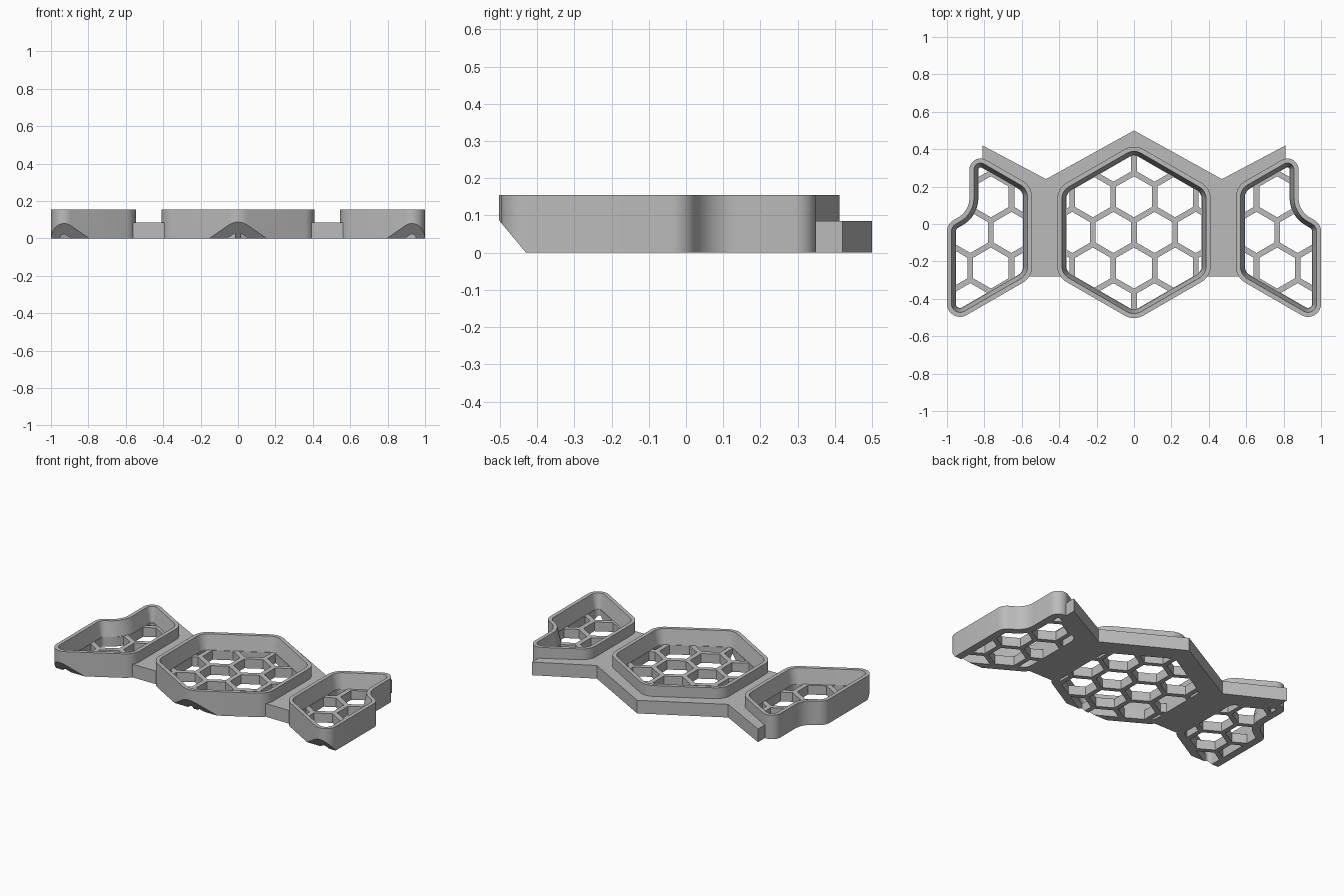
import bpy, bmesh, math
from mathutils import Vector, Matrix

if "Cube" in bpy.data.objects:
    bpy.data.objects.remove(bpy.data.objects["Cube"], do_unlink=True)

TOP, PLATE_TOP, FLOOR = 0.155, 0.085, 0.06
CENTRE_Y = -0.045
PITCH, BAR = 0.22, 0.03

grey = bpy.data.materials.new("light_grey")
grey.use_nodes = True
colour = (0.5, 0.5, 0.5, 1)
grey.diffuse_color = colour
grey.node_tree.nodes["Principled BSDF"].inputs["Base Color"].default_value = colour


def rounded(corners, inset=0.0, steps=10):
    """Counter-clockwise outline with filleted corners, moved inward by inset."""
    loop = []
    for i, (x, y, r) in enumerate(corners):
        p = Vector((x, y))
        a = (p - Vector(corners[i - 1][:2])).normalized()
        b = (Vector(corners[(i + 1) % len(corners)][:2]) - p).normalized()
        na, nb = Vector((-a.y, a.x)), Vector((-b.y, b.x))
        mitre = (na + nb) / (1 + na.dot(nb))
        turn = math.atan2(a.x * b.y - a.y * b.x, a.dot(b))
        side = 1 if turn > 0 else -1
        r -= side * inset
        centre = p + mitre * (inset + side * r)
        for k in range(steps + 1):
            loop.append(centre + Matrix.Rotation(turn * k / steps, 2) @ (na * -side * r))
    return loop


def add_loft(bm, low, high, z0, z1):
    """Closed solid between two outlines with equal point counts."""
    bottom = [bm.verts.new((p[0], p[1], z0)) for p in low]
    top = [bm.verts.new((p[0], p[1], z1)) for p in high]
    bm.faces.new(bottom)
    bm.faces.new(top)
    for i in range(len(low)):
        j = (i + 1) % len(low)
        bm.faces.new((bottom[i], bottom[j], top[j], top[i]))


def make_object(name, bm):
    bmesh.ops.recalc_face_normals(bm, faces=bm.faces[:])
    mesh = bpy.data.meshes.new(name)
    bm.to_mesh(mesh)
    bm.free()
    mesh.materials.append(grey)
    obj = bpy.data.objects.new(name, mesh)
    bpy.context.scene.collection.objects.link(obj)
    return obj


def solid(name, low, high, z0, z1):
    bm = bmesh.new()
    add_loft(bm, low, high, z0, z1)
    return make_object(name, bm)


def combine(target, tool, operation):
    """Apply a boolean and discard the helper."""
    mod = target.modifiers.new("join", "BOOLEAN")
    mod.operation, mod.solver, mod.object = operation, "EXACT", tool
    tool.hide_render = True
    bpy.context.view_layer.update()
    graph = bpy.context.evaluated_depsgraph_get()
    result = bpy.data.meshes.new_from_object(target.evaluated_get(graph))
    target.modifiers.clear()
    target.data = result
    bpy.data.objects.remove(tool, do_unlink=True)


def hex_grid(name, origin_x):
    """Block of hexagonal prisms used to pierce a tray floor."""
    bm = bmesh.new()
    radius = (PITCH - BAR) / 2 / math.cos(math.pi / 6)
    for row in range(-3, 4):
        shift = 0.5 if row % 2 == 0 else 0
        for col in range(-4, 4):
            cx = origin_x + (col + shift) * PITCH
            cy = CENTRE_Y + row * PITCH * math.sqrt(3) / 2
            ring = [(cx + radius * math.cos(math.radians(30 + 60 * i)),
                     cy + radius * math.sin(math.radians(30 + 60 * i))) for i in range(6)]
            add_loft(bm, ring, ring, -0.05, 0.1)
    return make_object(name, bm)


def mirrored(corners):
    return [(-x, y, r) for x, y, r in reversed(corners)]


# Tray outlines: corner x, y and fillet radius
hex_radius = 0.41 / math.cos(math.pi / 6)
centre_tray = [(hex_radius * math.cos(math.radians(30 + 60 * i)),
                CENTRE_Y + hex_radius * math.sin(math.radians(30 + 60 * i)), 0.1)
               for i in range(6)]
left_tray = [(0.545, -0.285, 0.1), (1.0, -0.548, 0.07), (1.0, 0.0, 0.07),
             (0.88, 0.07, 0.12), (0.88, 0.394, 0.06), (0.545, 0.201, 0.1)]
trays = [("centre_tray", centre_tray, 0),
         ("left_tray", left_tray, 0.765),
         ("right_tray", mirrored(left_tray), -0.765)]

# Connecting base plate with a zigzag back edge
half = [(0.65, -0.28), (0.65, 0.1), (0.81, 0.3), (0.81, 0.42), (0.47, 0.24)]
outline = half + [(0, 0.5)] + [(-x, y) for x, y in reversed(half)]
body = solid("joined_trays", outline, outline, 0, PLATE_TOP)

# Tray walls
for name, shape, _ in trays:
    rim = rounded(shape)
    combine(body, solid(name, rim, rim, 0, TOP), "UNION")

# Hollow interiors with slightly sloped walls, then honeycomb floors
for name, shape, origin_x in trays:
    low, high = rounded(shape, 0.045), rounded(shape, 0.024)
    combine(body, solid(name + "_hollow", low, high, FLOOR, TOP + 0.001), "DIFFERENCE")
    clip = rounded(shape, 0.048)
    holes = hex_grid(name + "_holes", origin_x)
    combine(holes, solid(name + "_clip", clip, clip, -0.02, 0.08), "INTERSECT")
    combine(body, holes, "DIFFERENCE")

# Sloped undercut on the front tips
bm = bmesh.new()
wedge = [(-0.405, -0.03), (-0.53, 0.12), (-0.6, 0.12), (-0.6, -0.03)]
ends = [[bm.verts.new((x, y, z)) for y, z in wedge] for x in (-1.2, 1.2)]
for end in ends:
    bm.faces.new(end)
for i in range(4):
    j = (i + 1) % 4
    bm.faces.new((ends[0][i], ends[0][j], ends[1][j], ends[1][i]))
combine(body, make_object("front_undercut", bm), "DIFFERENCE")

# Smooth fillets, crisp edges
bpy.ops.object.select_all(action="DESELECT")
body.select_set(True)
bpy.context.view_layer.objects.active = body
bpy.ops.object.shade_smooth_by_angle(angle=math.radians(30))
